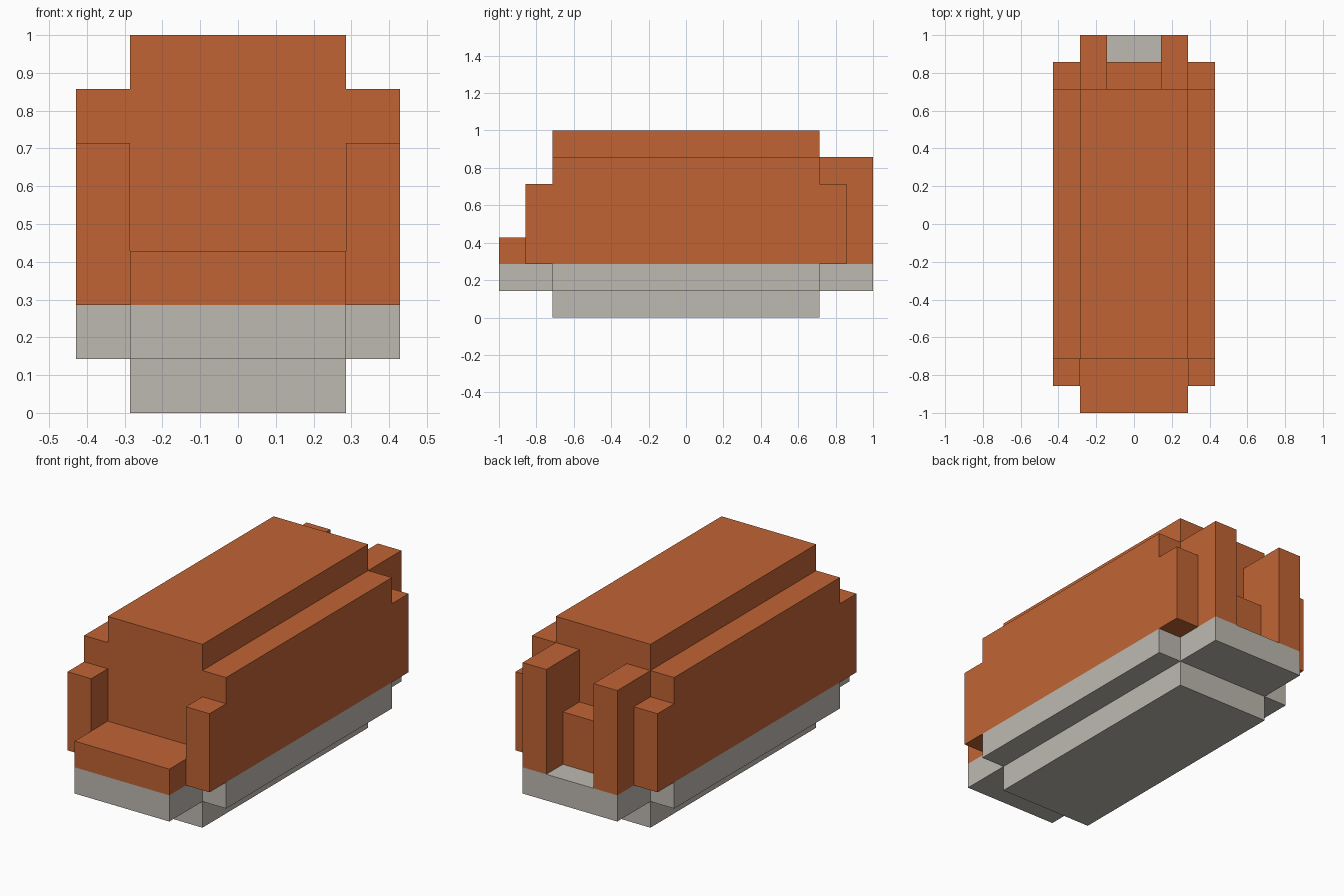
import bpy
import bmesh
from mathutils import Vector

cube = bpy.data.objects.get("Cube")
if cube:
    bpy.data.objects.remove(cube, do_unlink=True)

U = 1 / 7  # every part sits on this block grid


def make_material(name, color):
    mat = bpy.data.materials.new(name)
    mat.use_nodes = True
    mat.diffuse_color = color
    mat.node_tree.nodes["Principled BSDF"].inputs["Base Color"].default_value = color
    return mat


orange = make_material("burnt orange", (0.53, 0.127, 0.034, 1))
grey = make_material("warm light grey", (0.515, 0.485, 0.44, 1))


def prism(name, outline, direction, mat):
    """Extrude a closed outline, given in grid units, along a direction."""
    bm = bmesh.new()
    face = bm.faces.new([bm.verts.new(Vector(p) * U) for p in outline])
    out = bmesh.ops.extrude_face_region(bm, geom=[face], use_keep_orig=True)
    moved = [v for v in out["geom"] if isinstance(v, bmesh.types.BMVert)]
    bmesh.ops.translate(bm, verts=moved, vec=Vector(direction) * U)
    bmesh.ops.recalc_face_normals(bm, faces=bm.faces)
    mesh = bpy.data.meshes.new(name)
    bm.to_mesh(mesh)
    bm.free()
    mesh.materials.append(mat)
    obj = bpy.data.objects.new(name, mesh)
    bpy.context.collection.objects.link(obj)
    return obj


def box(name, x, y, z, mat):
    """Box from (low, high) spans in grid units."""
    outline = [(x[0], y[0], z[0]), (x[1], y[0], z[0]),
               (x[1], y[1], z[0]), (x[0], y[1], z[0])]
    return prism(name, outline, (0, 0, z[1] - z[0]), mat)


# Grey underside: narrow keel and a cross-shaped floor
box("keel", (-2, 2), (-5, 5), (0, 1), grey)
half_plan = [(2, -7), (2, -5), (3, -5), (3, 5), (2, 5), (2, 7)]
plan = half_plan + [(-x, y) for x, y in reversed(half_plan)]
prism("floor", [(x, y, 1) for x, y in plan], (0, 0, 1), grey)

# Main body with stepped roof, extruded front to back
half_section = [(3, 2), (3, 6), (2, 6), (2, 7)]
section = half_section + [(-x, z) for x, z in reversed(half_section)]
prism("body", [(x, -5, z) for x, z in section], (0, 10, 0), orange)

# Front ledge and rear step
box("front_ledge", (-2, 2), (-7, -5), (2, 3), orange)
box("rear_step", (-1, 1), (5, 6), (2, 4), orange)

# Paired posts on each side
for side, s in (("left", 1), ("right", -1)):
    outer = sorted((2 * s, 3 * s))
    inner = sorted((s, 2 * s))
    box(f"front_corner_post_{side}", outer, (-6, -5), (2, 5), orange)
    box(f"rear_corner_post_{side}", outer, (5, 6), (2, 5), orange)
    box(f"rear_post_{side}", inner, (5, 7), (2, 6), orange)
